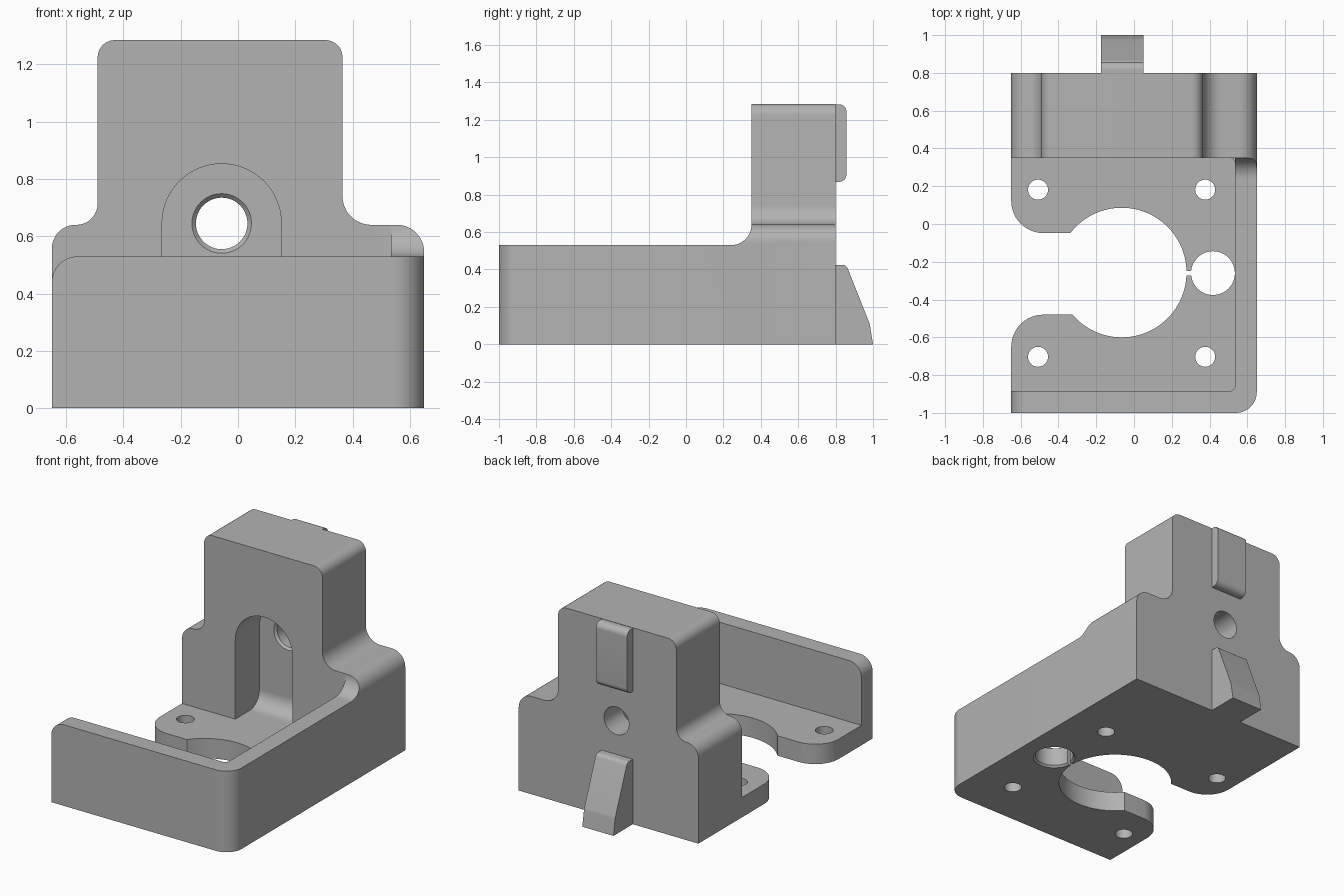
import bpy, bmesh, math
from mathutils import Vector

if "Cube" in bpy.data.objects:
    bpy.data.objects.remove(bpy.data.objects["Cube"], do_unlink=True)

grey = bpy.data.materials.new("plain grey")
grey.use_nodes = True
GREY = (0.45, 0.45, 0.45, 1)
grey.diffuse_color = GREY
grey.node_tree.nodes["Principled BSDF"].inputs["Base Color"].default_value = GREY

# Maps profile coordinates (u, v) and depth w to x, y, z
PLACE = {
    "x": lambda u, v, w: (w, u, v),
    "y": lambda u, v, w: (u, w, v),
    "z": lambda u, v, w: (u, v, w),
}


def rounded(corners, steps=12):
    """Outline from (u, v, radius) corners, with an arc at each radius."""
    out = []
    for i, (u, v, r) in enumerate(corners):
        p = Vector((u, v))
        if r == 0:
            out.append(p)
            continue
        a = (Vector(corners[i - 1][:2]) - p).normalized()
        b = (Vector(corners[(i + 1) % len(corners)][:2]) - p).normalized()
        half = a.angle(b) / 2
        centre = p + (a + b).normalized() * (r / math.sin(half))
        start = p + a * (r / math.tan(half)) - centre
        end = p + b * (r / math.tan(half)) - centre
        sweep = start.angle(end)
        for k in range(steps + 1):
            t = k / steps
            arc = start * math.sin((1 - t) * sweep) + end * math.sin(t * sweep)
            out.append(centre + arc / math.sin(sweep))
    return out


def circle(u, v, r, sides=48):
    return [(u + r * math.cos(2 * math.pi * k / sides),
             v + r * math.sin(2 * math.pi * k / sides)) for k in range(sides)]


def loft(name, axis, near, w0, far, w1):
    """Solid between two outlines with equal point counts."""
    bm = bmesh.new()
    rings = [[bm.verts.new(PLACE[axis](u, v, w)) for u, v in outline]
             for outline, w in ((near, w0), (far, w1))]
    for ring in rings:
        bm.faces.new(ring)
    n = len(near)
    for i in range(n):
        j = (i + 1) % n
        bm.faces.new((rings[0][i], rings[0][j], rings[1][j], rings[1][i]))
    bmesh.ops.recalc_face_normals(bm, faces=bm.faces)
    mesh = bpy.data.meshes.new(name)
    bm.to_mesh(mesh)
    bm.free()
    mesh.materials.append(grey)
    obj = bpy.data.objects.new(name, mesh)
    bpy.context.collection.objects.link(obj)
    return obj


def prism(name, axis, outline, w0, w1):
    return loft(name, axis, outline, w0, outline, w1)


def combine(target, other, operation):
    mod = target.modifiers.new(operation.lower(), "BOOLEAN")
    mod.operation = operation
    mod.solver = "EXACT"
    mod.object = other
    bpy.context.view_layer.objects.active = target
    bpy.ops.object.modifier_apply(modifier=mod.name)
    bpy.data.objects.remove(other, do_unlink=True)


FLOOR, WALL_TOP, FACE, BACK = 0.13, 0.53, 0.35, 0.8

# Shouldered tower
tower = prism("mount_body", "y", rounded([
    (-0.65, 0, 0), (0.65, 0, 0), (0.65, 0.64, 0.095), (0.365, 0.64, 0.1),
    (0.365, 1.285, 0.06), (-0.49, 1.285, 0.06), (-0.49, 0.64, 0.075),
    (-0.65, 0.64, 0.083)]), FACE, BACK)

# Arched recess with a curved floor, and a chamfered through hole
HOLE_X, HOLE_Z, RECESS = -0.057, 0.645, 0.6
arch = rounded([(-0.265, FLOOR, 0), (0.151, FLOOR, 0),
                (0.151, 0.853, 0.2075), (-0.265, 0.853, 0.2075)], 20)
combine(tower, prism("arch_cutter", "y", arch, 0.2, RECESS), "DIFFERENCE")
fillet = rounded([(RECESS - 0.1, FLOOR, 0), (RECESS, FLOOR, 0.1), (RECESS, FLOOR + 0.1, 0),
                  (RECESS + 0.03, FLOOR + 0.1, 0), (RECESS + 0.03, FLOOR - 0.03, 0),
                  (RECESS - 0.1, FLOOR - 0.03, 0)])
combine(tower, prism("recess_fillet", "x", fillet, -0.29, 0.18), "UNION")
combine(tower, prism("bolt_cutter", "y", circle(HOLE_X, HOLE_Z, 0.09), 0.5, 0.95), "DIFFERENCE")
combine(tower, loft("bolt_chamfer", "y", circle(HOLE_X, HOLE_Z, 0.118), RECESS - 0.014,
                    circle(HOLE_X, HOLE_Z, 0.09), RECESS + 0.014), "DIFFERENCE")

# Base plate open on one side, with motor, rod and screw holes
plate = prism("base_plate", "z", rounded([
    (-0.65, -1, 0), (0.65, -1, 0.11), (0.65, 0.45, 0), (-0.65, 0.45, 0),
    (-0.65, -0.048, 0.17), (-0.1, -0.048, 0), (-0.1, -0.48, 0),
    (-0.65, -0.48, 0.17)]), 0, FLOOR)
holes = [(-0.065, -0.257, 0.343, 96), (0.418, -0.26, 0.116, 48)]
holes += [(x, y, 0.053, 32) for x in (-0.508, 0.377) for y in (0.182, -0.703)]

# L-shaped wall with a rounded free end
wall = prism("wall", "z", rounded([
    (-0.65, -1, 0), (0.65, -1, 0.11), (0.65, 0.45, 0), (0.5, 0.45, 0), (0.5, FACE, 0),
    (0.535, FACE, 0.03), (0.535, -0.885, 0.03), (-0.65, -0.885, 0)]), 0.05, WALL_TOP)
end = rounded([(-0.65, WALL_TOP - 0.09, 0), (-0.65, WALL_TOP, 0.09), (-0.56, WALL_TOP, 0),
               (-0.56, 0.7, 0), (-0.75, 0.7, 0), (-0.75, WALL_TOP - 0.09, 0)])
combine(wall, prism("end_cutter", "y", end, -1.1, -0.8), "DIFFERENCE")
combine(plate, wall, "UNION")
for x, y, r, sides in holes:
    combine(plate, prism("hole_cutter", "z", circle(x, y, r, sides), -0.1, 0.2), "DIFFERENCE")
combine(plate, loft("rod_chamfer", "z", circle(0.418, -0.26, 0.14), -0.012,
                    circle(0.418, -0.26, 0.116), 0.012), "DIFFERENCE")
gap = [(0.22, -0.273), (0.36, -0.273), (0.36, -0.249), (0.22, -0.249)]
combine(plate, prism("gap_cutter", "z", gap, -0.1, 0.2), "DIFFERENCE")
combine(tower, plate, "UNION")

# Curved ramp from the side wall up to the tower shoulder
ramp = rounded([(FACE - 0.11, WALL_TOP, 0), (FACE, WALL_TOP, 0.109), (FACE, 0.639, 0),
                (FACE + 0.05, 0.639, 0), (FACE + 0.05, 0.45, 0), (FACE - 0.11, 0.45, 0)])
ramp_obj = prism("wall_ramp", "x", ramp, 0.535, 0.65)
# Trim the ramp to the tower's rounded shoulder
shoulder = rounded([(0.45, 0.3, 0), (0.65, 0.3, 0), (0.65, 0.64, 0.095), (0.45, 0.64, 0)])
combine(ramp_obj, prism("shoulder_trim", "y", shoulder, 0.1, 0.5), "INTERSECT")
combine(tower, ramp_obj, "UNION")

# Rear guide tabs: a pad above and a wedge below
pad = prism("upper_tab", "x", rounded([
    (BACK, 0.868, 0), (0.858, 0.868, 0.04), (0.858, 1.283, 0.04), (BACK, 1.283, 0)]),
    -0.175, 0.05)
wedge = prism("lower_tab", "x", rounded([
    (BACK, 0, 0), (1, 0, 0), (0.982, 0.11, 0.08), (0.857, 0.425, 0.03),
    (BACK, 0.425, 0)], 6), -0.175, 0.05)

# Smooth shading on the rounded parts
for obj in (tower, pad, wedge):
    bpy.ops.object.select_all(action="DESELECT")
    obj.select_set(True)
    bpy.context.view_layer.objects.active = obj
    bpy.ops.object.shade_smooth_by_angle(angle=math.radians(30))
